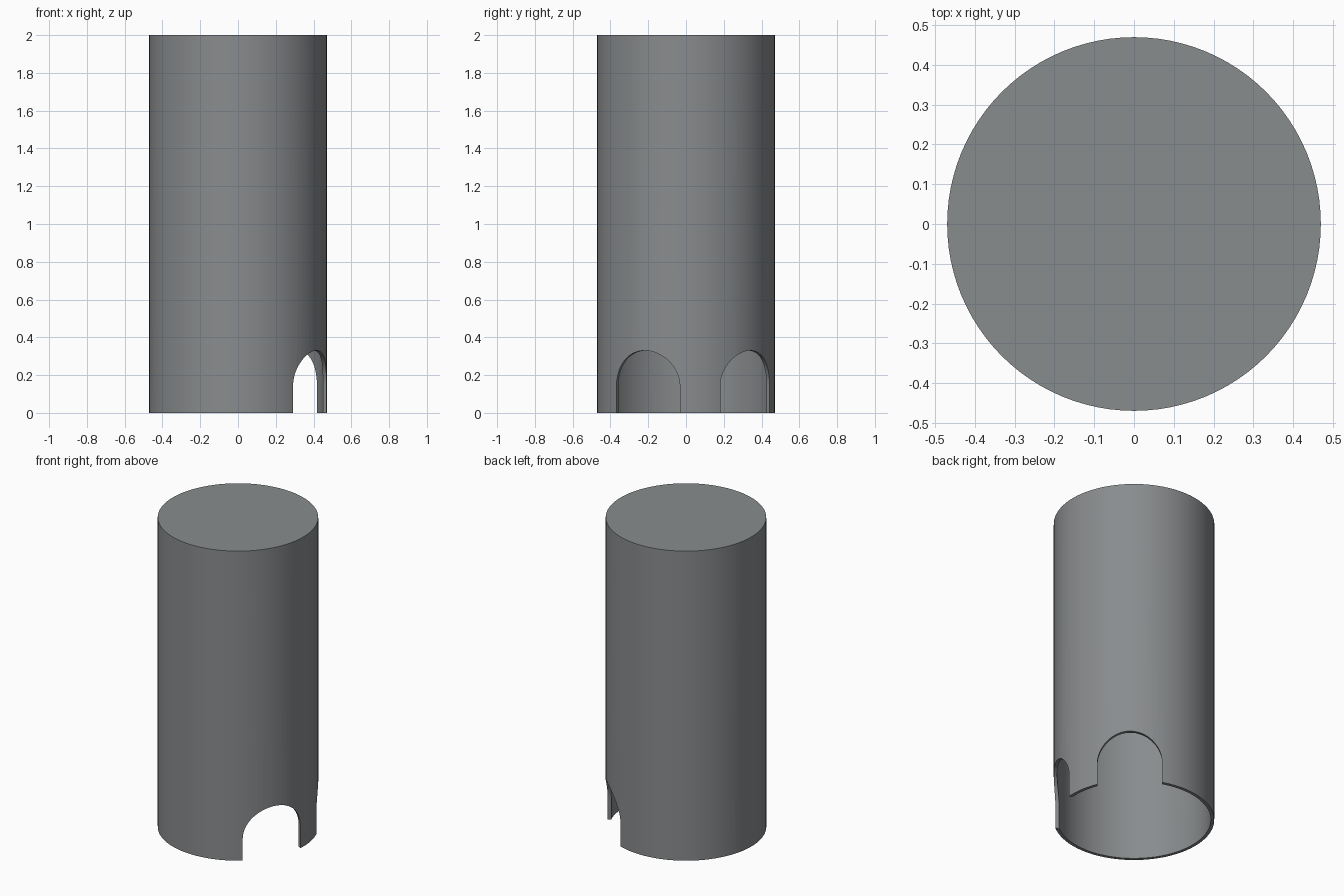
import bpy, bmesh, math
from mathutils import Matrix, Vector

if "Cube" in bpy.data.objects:
    bpy.data.objects.remove(bpy.data.objects["Cube"])

R, WALL, HEIGHT, SEGS = 0.47, 0.02, 2.0, 96
ARCH_R, ARCH_TOP = 0.19, 0.33
ARCH_ANGLES = (-27.8, 46.6, 176.0)

grey = bpy.data.materials.new("slate grey")
grey.diffuse_color = (0.25, 0.262, 0.27, 1)
grey.use_nodes = True
grey.node_tree.nodes["Principled BSDF"].inputs["Base Color"].default_value = grey.diffuse_color


def make_object(name, bm):
    bmesh.ops.recalc_face_normals(bm, faces=bm.faces)
    mesh = bpy.data.meshes.new(name)
    bm.to_mesh(mesh)
    bm.free()
    mesh.materials.append(grey)
    obj = bpy.data.objects.new(name, mesh)
    bpy.context.collection.objects.link(obj)
    return obj


def cylinder(name, radius, z0, z1):
    bm = bmesh.new()
    bmesh.ops.create_cone(bm, cap_ends=True, segments=SEGS, radius1=radius,
                          radius2=radius, depth=z1 - z0,
                          matrix=Matrix.Translation((0, 0, (z0 + z1) / 2)))
    return make_object(name, bm)


def arch_cutter(angle):
    """Round-topped slot running outwards through the wall."""
    bm = bmesh.new()
    zc = ARCH_TOP - ARCH_R
    outline = [(ARCH_R, -0.1)]
    outline += [(ARCH_R * math.cos(math.pi * i / 32),
                 zc + ARCH_R * math.sin(math.pi * i / 32)) for i in range(33)]
    outline.append((-ARCH_R, -0.1))
    face = bm.faces.new([bm.verts.new((0.2, u, z)) for u, z in outline])
    ext = bmesh.ops.extrude_face_region(bm, geom=[face])
    moved = [v for v in ext["geom"] if isinstance(v, bmesh.types.BMVert)]
    bmesh.ops.translate(bm, verts=moved, vec=Vector((0.5, 0, 0)))
    bm.transform(Matrix.Rotation(math.radians(angle), 4, "Z"))
    return make_object("arch_cutter", bm)


# Tube closed at the top, open below
tube = cylinder("capped_tube", R, 0, HEIGHT)
cutters = [cylinder("bore_cutter", R - WALL, -0.2, HEIGHT - WALL)]

# Three arched openings in the lower rim
cutters += [arch_cutter(a) for a in ARCH_ANGLES]

bpy.context.view_layer.objects.active = tube
tube.select_set(True)
for cutter in cutters:
    cutter.hide_render = True
    mod = tube.modifiers.new("cut", "BOOLEAN")
    mod.operation, mod.solver, mod.object = "DIFFERENCE", "EXACT", cutter
    bpy.ops.object.modifier_apply(modifier=mod.name)
    bpy.data.objects.remove(cutter)

bpy.ops.object.shade_smooth_by_angle(angle=math.radians(30))
